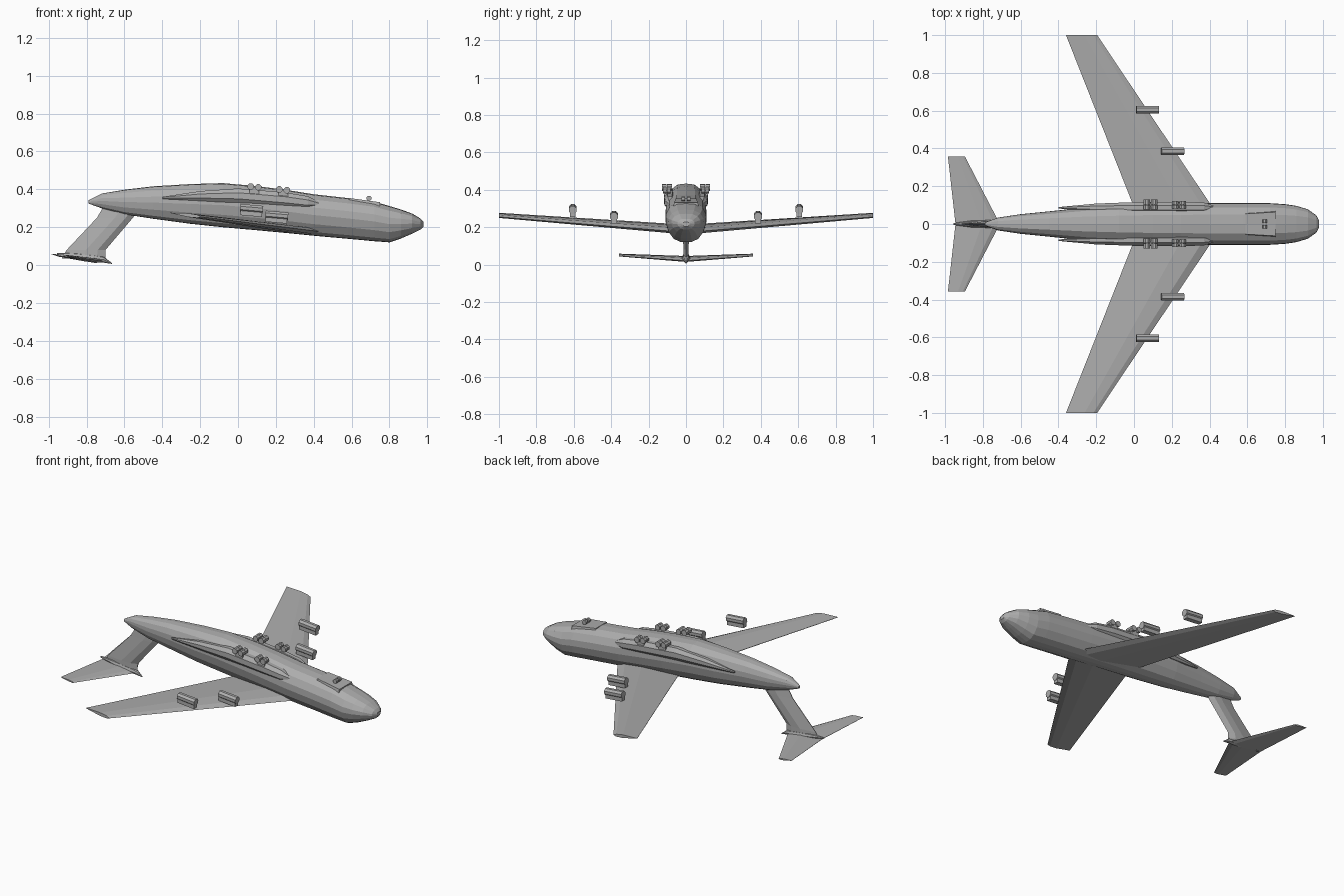
import bpy, bmesh, math

grey = bpy.data.materials.new("plain grey")
grey.diffuse_color = (0.42, 0.42, 0.42, 1)


def finish(name, bm):
    bmesh.ops.recalc_face_normals(bm, faces=bm.faces)
    me = bpy.data.meshes.new(name)
    bm.to_mesh(me)
    bm.free()
    me.materials.append(grey)
    ob = bpy.data.objects.new(name, me)
    bpy.context.collection.objects.link(ob)
    return ob


def loft(name, rings):
    """Skin closed rings of equal length and cap both ends."""
    bm = bmesh.new()
    vs = [[bm.verts.new(p) for p in r] for r in rings]
    n = len(vs[0])
    for a, b in zip(vs, vs[1:]):
        for i in range(n):
            j = (i + 1) % n
            bm.faces.new((a[i], a[j], b[j], b[i]))
    bm.faces.new(vs[0])
    bm.faces.new(vs[-1])
    return finish(name, bm)


def cylinder(name, loc, r, length, axis, sides=8):
    """Straight cylinder along x or y."""
    rings = []
    for e in (-0.5, 0.5):
        ring = []
        for i in range(sides):
            t = 2 * math.pi * (i + 0.5) / sides
            c, s = r * math.cos(t), r * math.sin(t)
            off = (e * length, c, s) if axis == "x" else (c, e * length, s)
            ring.append([loc[k] + off[k] for k in range(3)])
        rings.append(ring)
    return loft(name, rings)


# Fuselage: x, bottom z, top z, half width
stations = [
    (-0.79, 0.325, 0.342, 0.008), (-0.72, 0.300, 0.378, 0.034),
    (-0.60, 0.268, 0.398, 0.052), (-0.45, 0.245, 0.416, 0.067),
    (-0.25, 0.218, 0.428, 0.088), (-0.08, 0.200, 0.433, 0.098),
    (0.10, 0.184, 0.417, 0.105), (0.25, 0.170, 0.398, 0.108),
    (0.40, 0.155, 0.374, 0.110), (0.58, 0.139, 0.354, 0.110),
    (0.72, 0.126, 0.335, 0.110), (0.80, 0.120, 0.312, 0.105),
    (0.86, 0.140, 0.294, 0.096), (0.92, 0.166, 0.272, 0.078),
    (0.965, 0.188, 0.245, 0.046), (0.98, 0.203, 0.228, 0.018)]
half = [(0.0, 1.0), (0.45, 0.98), (0.80, 0.87), (0.98, 0.68), (1.0, 0.50),
        (0.88, 0.28), (0.62, 0.09), (0.3, 0.01), (0.0, 0.0)]
section = half + [(-y, z) for y, z in half[-2:0:-1]]
loft("fuselage", [[(x, y * w, zb + z * (zt - zb)) for y, z in section]
                  for x, zb, zt, w in stations])

# Long gear fairings, one on each side: x, centre z, half width, half height
fairing = [(-0.40, 0.355, 0.004, 0.006), (-0.20, 0.365, 0.024, 0.028),
           (0.00, 0.366, 0.032, 0.042), (0.25, 0.345, 0.034, 0.042),
           (0.37, 0.330, 0.030, 0.036), (0.43, 0.322, 0.010, 0.012)]
for s in (-1, 1):
    loft("gear_fairing", [[(x, s * 0.086 + w * math.cos(math.pi * i / 4 + math.pi / 8),
                            z + h * math.sin(math.pi * i / 4 + math.pi / 8))
                           for i in range(8)] for x, z, w, h in fairing])

# Flat fairing under the nose gear
loft("nose_gear_fairing", [[(x, -w, z - 0.03), (x, w, z - 0.03), (x, w * 0.9, z),
                            (x, -w * 0.9, z)]
                           for x, w, z in ((0.59, 0.06, 0.354), (0.75, 0.07, 0.332))])


def foil(le, te, y, t):
    """Thin four-station aerofoil ring between two (x, z) points."""
    pts = [(0, 0), (0.12, 0.8), (0.4, 1), (1, 0.08), (1, -0.08), (0.4, -1), (0.12, -0.8)]
    return [(le[0] + (te[0] - le[0]) * u, y,
             le[1] + (te[1] - le[1]) * u + v * t) for u, v in pts]


# Wings and tailplane, each in one piece across the centre
tip_l, tip_t = (-0.195, 0.255), (-0.36, 0.276)
mid_l, mid_t = (0.475, 0.172), (0.035, 0.212)
loft("wing", [foil(tip_l, tip_t, -1, 0.010), foil(mid_l, mid_t, 0, 0.020),
              foil(tip_l, tip_t, 1, 0.010)])
loft("tailplane", [foil((-0.895, 0.046), (-0.985, 0.058), -0.357, 0.005),
                   foil((-0.71, 0.021), (-0.945, 0.045), 0, 0.012),
                   foil((-0.895, 0.046), (-0.985, 0.058), 0.357, 0.005)])

# Fin: swept blade from the rear fuselage to the tailplane
fin = []
for front, back, z, t in ((-0.51, -0.71, 0.31, 0.018), (-0.555, -0.745, 0.25, 0.018),
                          (-0.70, -0.905, 0.08, 0.014), (-0.70, -0.93, 0.035, 0.014)):
    c = front - back
    fin.append([(front, 0, z), (front - c * 0.2, t, z), (front - c * 0.5, t, z),
                (back, 0.002, z), (back, -0.002, z), (front - c * 0.5, -t, z),
                (front - c * 0.2, -t, z)])
loft("fin", fin)

# Spindle where the fin meets the tailplane
bullet = [(-0.665, 0.008, 0.002), (-0.71, 0.029, 0.016), (-0.76, 0.034, 0.022),
          (-0.86, 0.047, 0.018), (-0.955, 0.058, 0.005)]
loft("tail_spindle", [[(x, r * math.cos(math.pi * i / 4), z + r * math.sin(math.pi * i / 4))
                       for i in range(8)] for x, z, r in bullet])

for s in (-1, 1):
    # Engines on short pylons
    for x, y, z in ((0.072, 0.605, 0.297), (0.205, 0.385, 0.262)):
        e = cylinder("engine", (0, 0, 0), 0.0225, 0.12, "x")
        e.location = (x, s * y, z)
        e.rotation_euler = (0, 0.085, 0)
        loft("pylon", [[(x + dx, s * y + dy, z + zz + (0.005 if dx < 0 else -0.005))
                        for dx, dy in ((-0.06, -0.015), (0.055, -0.015),
                                       (0.055, 0.015), (-0.06, 0.015))]
                       for zz in (-0.038, 0)])
    # Main wheels: two four-wheel bogies on each side
    for x0, z, w, yc in ((0.087, 0.413, 0.026, 0.1025), (0.238, 0.398, 0.019, 0.102)):
        for dx in (-0.02, 0.02):
            for dy in (-1, 1):
                cylinder("main_wheel", (x0 + dx, s * yc + dy * (w / 2 + 0.001),
                                        z - dx * 0.1), 0.018, w, "y")
        loft("main_gear_leg", [[(x0 + a, s * yc + b, z + h) for a, b in
                                ((-0.025, -0.012), (0.025, -0.012),
                                 (0.025, 0.012), (-0.025, 0.012))]
                               for h in (-0.06, 0)])
    # Nose wheels
    cylinder("nose_wheel", (0.692, s * 0.015, 0.352), 0.014, 0.02, "y")
